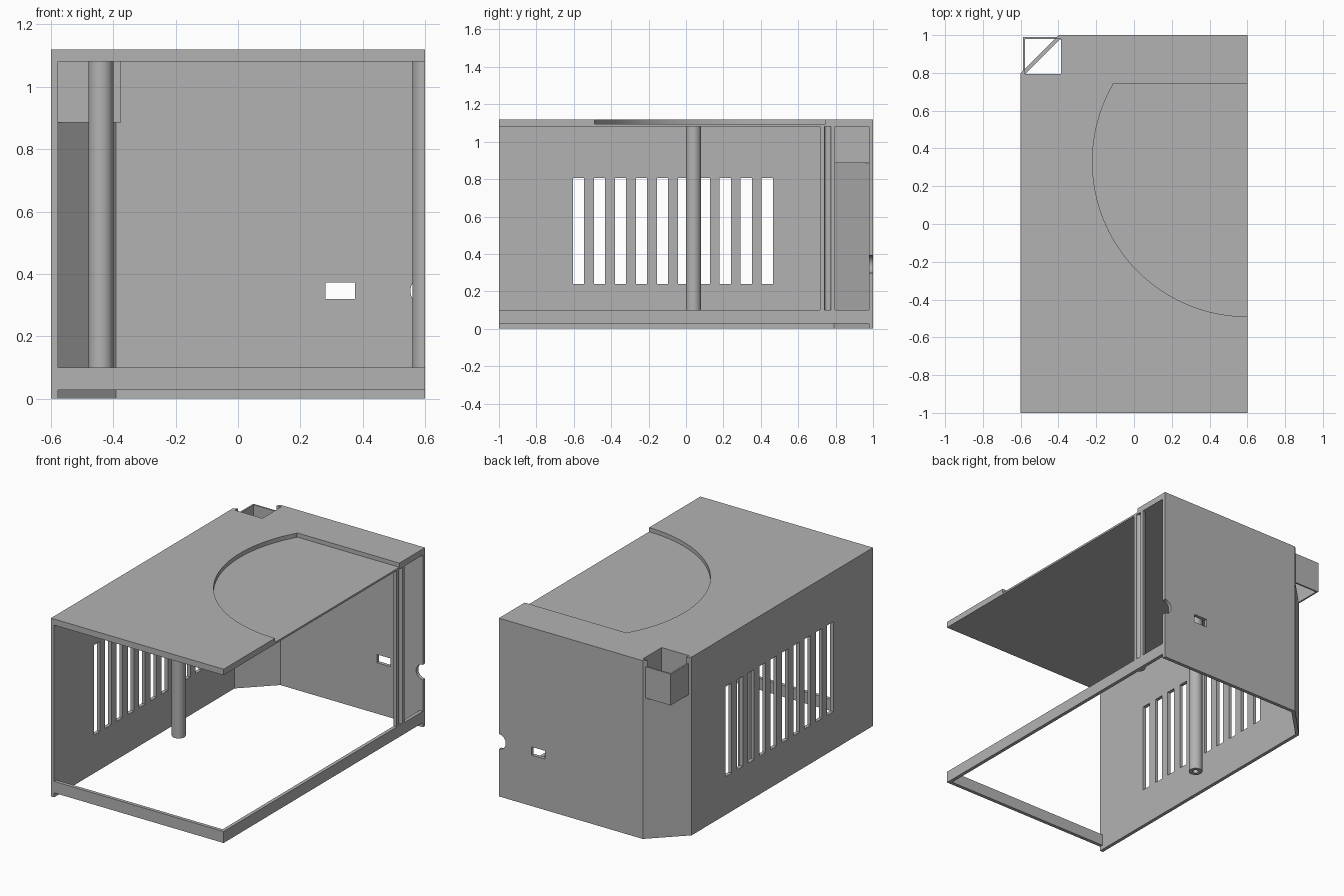
import bpy, bmesh
from math import cos, sin, pi, radians
from mathutils import Vector

if "Cube" in bpy.data.objects:
    bpy.data.objects.remove(bpy.data.objects["Cube"], do_unlink=True)

GREY = (0.45, 0.45, 0.45, 1)
mat = bpy.data.materials.new("plain grey")
mat.use_nodes = True
mat.diffuse_color = GREY
mat.node_tree.nodes["Principled BSDF"].inputs["Base Color"].default_value = GREY

X, Y, H = 0.6, 1.0, 1.12      # half width, half depth, height
T = 0.022                     # wall thickness
ROOF = 1.082                  # underside of roof
LIP = 0.028                   # recess under the bottom rails
CH = 0.2                      # corner chamfer


def prism(name, pts, z0, z1):
    """Extrude a plan outline between two heights."""
    bm = bmesh.new()
    face = bm.faces.new([bm.verts.new((x, y, z0)) for x, y in pts])
    new = bmesh.ops.extrude_face_region(bm, geom=[face])["geom"]
    bmesh.ops.translate(bm, vec=Vector((0, 0, z1 - z0)),
                        verts=[v for v in new if isinstance(v, bmesh.types.BMVert)])
    bmesh.ops.recalc_face_normals(bm, faces=bm.faces)
    mesh = bpy.data.meshes.new(name)
    bm.to_mesh(mesh)
    bm.free()
    mesh.materials.append(mat)
    ob = bpy.data.objects.new(name, mesh)
    bpy.context.collection.objects.link(ob)
    return ob


def box(name, x0, x1, y0, y1, z0, z1):
    return prism(name, [(x0, y0), (x1, y0), (x1, y1), (x0, y1)], z0, z1)


def arc(cx, cy, r, a0, a1, n):
    return [(cx + r * cos(a0 + (a1 - a0) * i / n),
             cy + r * sin(a0 + (a1 - a0) * i / n)) for i in range(n + 1)]


def cut(ob, *cutters):
    """Subtract each cutter, then remove it."""
    for c in cutters:
        mod = ob.modifiers.new("cut", "BOOLEAN")
        mod.operation, mod.solver, mod.object = "DIFFERENCE", "EXACT", c
        bpy.context.view_layer.update()
        graph = bpy.context.evaluated_depsgraph_get()
        mesh = bpy.data.meshes.new_from_object(ob.evaluated_get(graph))
        ob.modifiers.clear()
        ob.data = mesh
        bpy.data.objects.remove(c, do_unlink=True)


def smooth(ob):
    bpy.ops.object.select_all(action="DESELECT")
    ob.select_set(True)
    bpy.context.view_layer.objects.active = ob
    bpy.ops.object.shade_smooth_by_angle(angle=radians(30))


def socket_space():
    return box("socket_cutter", -0.577, -0.386, 0.793, 0.98, 0.885, 1.3)


# Side, chamfered corner and back walls in one bent strip
k = T * 0.414
walls = prism("walls", [(-X, -Y), (-X, Y - CH), (-X + CH, Y), (X, Y),
                        (X, Y - T), (-X + CH + k, Y - T),
                        (-X + T, Y - CH - k), (-X + T, -Y)], 0, ROOF)

# Ventilation slots in the side wall
for i in range(10):
    y = -0.605 + i * 0.1122
    cut(walls, box("slot_cutter", -0.7, -0.5, y, y + 0.06, 0.24, 0.805))

# Rectangular port and half-round cable notch in the back wall
port = box("port_cutter", 0.28, 0.375, 0.9, 1.1, 0.32, 0.372)
notch = prism("notch_cutter", arc(0, 0, 0.047, 0, 2 * pi, 32)[:-1], -0.1, 0.1)
notch.rotation_euler = (pi / 2, 0, 0)
notch.location = (X, Y, 0.345)
cut(walls, port, notch, socket_space())

# Roof with a shallow circular recess
roof = prism("roof", [(-X, -Y), (X, -Y), (X, Y), (-X + CH, Y), (-X, Y - CH)], ROOF, H)
a0 = pi - 0.524
disc = arc(X, 0.33, 0.82, a0, 1.5 * pi, 48)
recess = prism("recess_cutter", disc + [(0.7, -0.49), (0.7, 0.745), (disc[0][0], 0.745)],
               1.094, 1.2)
cut(roof, recess, socket_space())
smooth(roof)

# Open square socket at the chamfered corner
socket = box("corner_socket", -0.587, -0.376, 0.783, 0.99, 0.885, ROOF)
cut(socket, box("socket_cutter", -0.577, -0.386, 0.793, 0.98, 0.8, 1.3))

# Bottom rails along the open front and open side
box("front_rail", -X + T, X, -Y, -Y + T, LIP, 0.1)
box("side_rail", X - T, X, -Y + T, Y - T, LIP, 0.1)

# Hollow screw post, and a half post split at the open side
R, BORE = 0.04, 0.0175
post = prism("screw_post", arc(-0.44, 0.04, R, 0, 2 * pi, 40)[:-1], LIP, ROOF)
cut(post, prism("bore_cutter", arc(-0.44, 0.04, BORE, 0, 2 * pi, 32)[:-1], -0.1, 1.0))
half = prism("half_screw_post",
             arc(X, 0.757, R, pi / 2, 1.5 * pi, 20) + arc(X, 0.757, BORE, 1.5 * pi, pi / 2, 16),
             LIP, ROOF)
for ob in (post, half, walls):
    smooth(ob)
